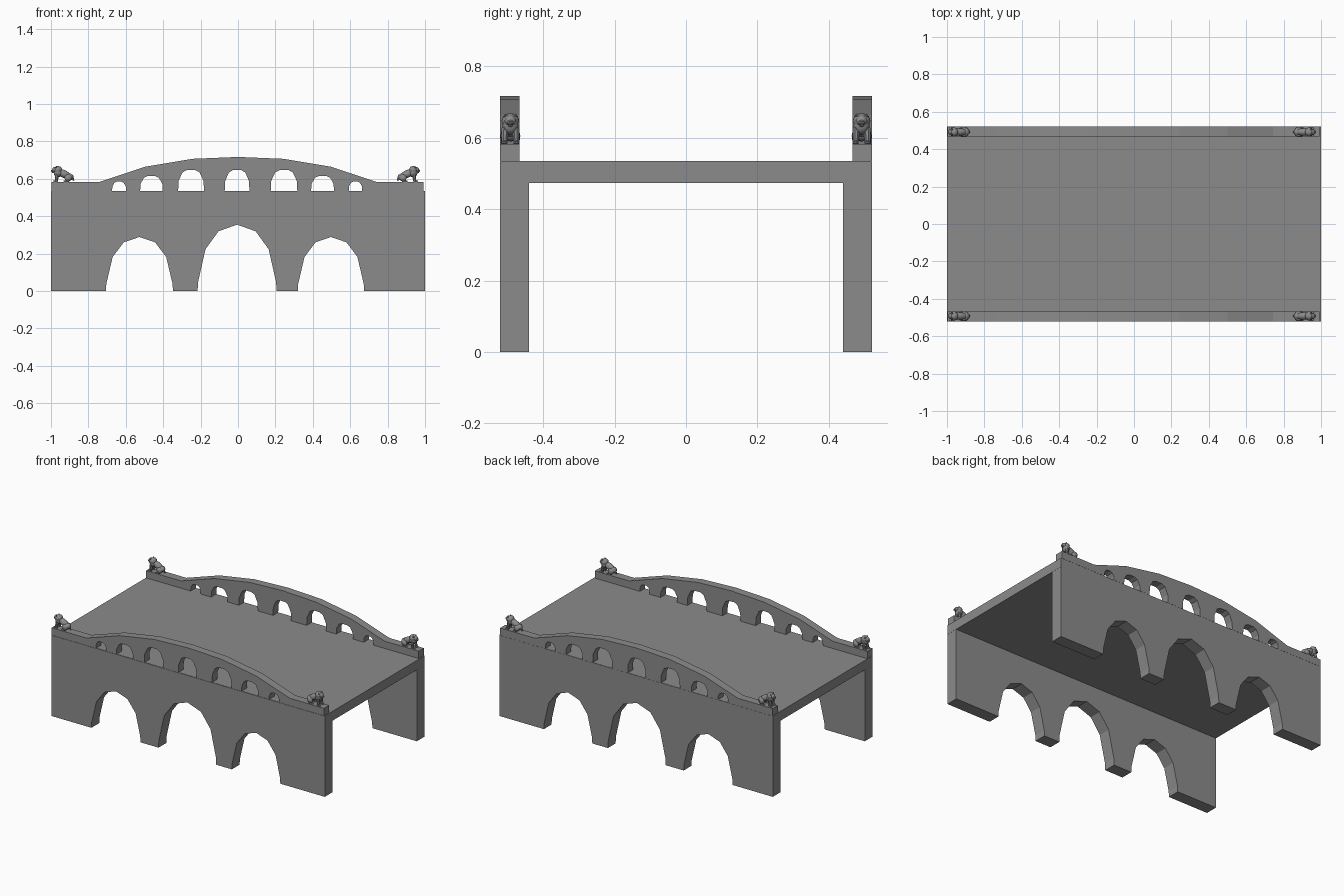
import bpy, bmesh, math
from mathutils import Matrix, Vector

cube = bpy.data.objects.get("Cube")
if cube:
    bpy.data.objects.remove(cube, do_unlink=True)

# One stone colour for everything
stone = bpy.data.materials.new("grey stone")
stone.use_nodes = True
GREY = (0.26, 0.26, 0.26, 1)
stone.diffuse_color = GREY
stone.node_tree.nodes["Principled BSDF"].inputs["Base Color"].default_value = GREY


def make_object(name, bm):
    bmesh.ops.recalc_face_normals(bm, faces=bm.faces)
    mesh = bpy.data.meshes.new(name)
    bm.to_mesh(mesh)
    bm.free()
    mesh.materials.append(stone)
    obj = bpy.data.objects.new(name, mesh)
    bpy.context.collection.objects.link(obj)
    return obj


def slab(name, outline, y0, y1):
    """Extrude an x/z outline from y0 to y1."""
    bm = bmesh.new()
    face = bm.faces.new([bm.verts.new((x, y0, z)) for x, z in outline])
    new = bmesh.ops.extrude_face_region(bm, geom=[face])["geom"]
    verts = [v for v in new if isinstance(v, bmesh.types.BMVert)]
    bmesh.ops.translate(bm, verts=verts, vec=(0, y1 - y0, 0))
    return make_object(name, bm)


def arch(half_shape, centre, half, base, height):
    """Opening outline from left to right; half_shape runs foot to crown."""
    left = [(centre - x * half, base + z * height) for x, z in half_shape]
    right = [(centre + x * half, base + z * height)
             for x, z in reversed(half_shape) if x > 0]
    return left + right


BIG = [(1, 0), (0.99, 0.13), (0.8, 0.63), (0.47, 0.9), (0, 1)]
SMALL = [(1, 0), (0.97, 0.47), (0.67, 0.88), (0.33, 1)]

# Side wall outline with three arches
wall = [(-0.999, 0)]
for centre, half, height in ((-0.527, 0.179, 0.289), (-0.005, 0.211, 0.355),
                             (0.497, 0.177, 0.289)):
    wall += arch(BIG, centre, half, 0, height)
wall += [(0.999, 0), (0.999, 0.533), (-0.999, 0.533)]

# Humped parapet outline with seven small openings
DECK = 0.535
parapet = [(-0.998, DECK)]
for centre, half, height in ((-0.636, 0.037, 0.05), (-0.463, 0.06, 0.08),
                             (-0.251, 0.069, 0.112), (-0.005, 0.066, 0.112),
                             (0.246, 0.071, 0.112), (0.452, 0.061, 0.08),
                             (0.628, 0.036, 0.05)):
    parapet += arch(SMALL, centre, half, DECK, height)
hump = [(0.743, 0.583), (0.5, 0.664), (0.243, 0.707)]
parapet += [(0.993, DECK), (0.993, 0.583)] + hump + [(0, 0.717)]
parapet += [(-x, z) for x, z in reversed(hump)] + [(-0.998, 0.583)]

# Road deck
slab("road_deck", [(-1, 0.473), (1, 0.473), (1, DECK), (-1, DECK)], -0.519, 0.52)

# Walls and parapets on both sides
for side, s in (("front", -1), ("back", 1)):
    slab(side + "_arched_wall", wall, s * 0.521, s * 0.44)
    slab(side + "_parapet", parapet, s * 0.521, s * 0.467)


# Lion statue, facing +x, standing on z = 0
def blob(bm, centre, size, pitch=0, detail=2):
    m = (Matrix.Translation(centre) @ Matrix.Rotation(math.radians(pitch), 4, 'Y')
         @ Matrix.Diagonal((*size, 1)))
    bmesh.ops.create_icosphere(bm, subdivisions=detail, radius=1, matrix=m)


def limb(bm, start, end, r0, r1):
    a, b = Vector(start), Vector(end)
    turn = (b - a).to_track_quat('Z', 'Y').to_matrix().to_4x4()
    bmesh.ops.create_cone(bm, cap_ends=True, segments=8, radius1=r0, radius2=r1,
                          depth=(b - a).length,
                          matrix=Matrix.Translation((a + b) / 2) @ turn)


def lion_mesh():
    bm = bmesh.new()
    blob(bm, (-0.008, 0, 0.044), (0.046, 0.02, 0.021), -25)      # body
    blob(bm, (-0.034, 0, 0.028), (0.025, 0.023, 0.02))           # rump
    blob(bm, (0.024, 0, 0.052), (0.025, 0.023, 0.026))           # chest
    blob(bm, (0.025, 0, 0.066), (0.023, 0.025, 0.021), 15)       # mane
    blob(bm, (0.041, 0, 0.066), (0.015, 0.016, 0.016))           # head
    blob(bm, (0.053, 0, 0.061), (0.01, 0.01, 0.008), 10, 1)      # muzzle
    blob(bm, (0.05, 0, 0.052), (0.007, 0.008, 0.004), 10, 1)     # jaw
    for s in (-1, 1):
        blob(bm, (0.034, s * 0.014, 0.08), (0.005, 0.005, 0.006), 0, 1)   # ear
        limb(bm, (0.028, s * 0.015, 0.045), (0.034, s * 0.017, 0), 0.011, 0.008)
        blob(bm, (0.039, s * 0.017, 0.005), (0.013, 0.01, 0.006), 0, 1)   # front paw
        blob(bm, (-0.03, s * 0.016, 0.023), (0.02, 0.012, 0.019), 20)     # thigh
        limb(bm, (-0.036, s * 0.018, 0.02), (-0.024, s * 0.018, 0), 0.009, 0.007)
        blob(bm, (-0.017, s * 0.018, 0.005), (0.014, 0.009, 0.006), 0, 1)  # hind paw
    limb(bm, (-0.052, 0, 0.035), (-0.059, 0, 0.008), 0.005, 0.004)        # tail
    return bm


# Four lions looking outwards from the parapet ends
for end, x, turn in (("left", 0.912, 0), ("right", -0.938, math.pi)):
    for side, y in (("front", -0.492), ("back", 0.492)):
        lion = make_object(f"{side}_{end}_lion", lion_mesh())
        lion.location = (x, y, 0.582)
        lion.rotation_euler.z = turn
        bpy.ops.object.select_all(action='DESELECT')
        lion.select_set(True)
        bpy.context.view_layer.objects.active = lion
        bpy.ops.object.shade_smooth_by_angle(angle=math.radians(40))
